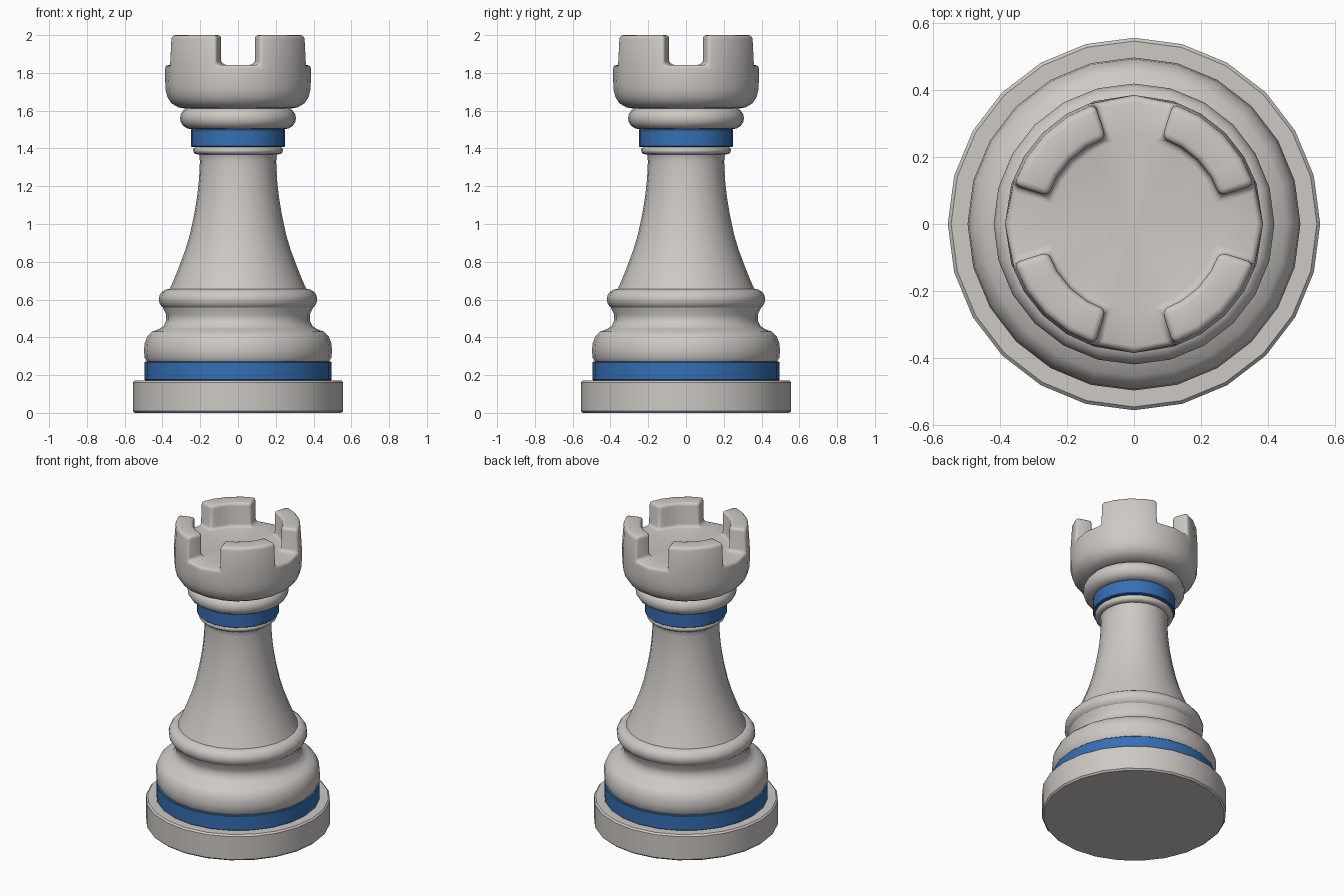
import bpy, bmesh, math

if "Cube" in bpy.data.objects:
    bpy.data.objects.remove(bpy.data.objects["Cube"])


def material(name, rgb):
    m = bpy.data.materials.new(name)
    m.diffuse_color = (*rgb, 1)
    m.use_nodes = True
    m.node_tree.nodes["Principled BSDF"].inputs["Base Color"].default_value = m.diffuse_color
    return m


STONE = material("warm_grey", (0.61, 0.585, 0.555))
BLUE = material("blue", (0.035, 0.16, 0.46))
EVEN = [i * 15 for i in range(24)]


def lathe(profile, angles=EVEN):
    """Spin (radius, z) points, bottom to top, into a closed bmesh."""
    bm = bmesh.new()
    rings = []
    for r, z in profile:
        rings.append([bm.verts.new((r * math.cos(math.radians(a)), r * math.sin(math.radians(a)), z))
                      for a in angles] if r > 0 else [bm.verts.new((0, 0, z))])
    n = len(angles)
    for a, b in zip(rings, rings[1:]):
        for i in range(n):
            j = (i + 1) % n
            if len(a) == 1:
                bm.faces.new((a[0], b[j], b[i]))
            elif len(b) == 1:
                bm.faces.new((a[i], a[j], b[0]))
            else:
                bm.faces.new((a[i], a[j], b[j], b[i]))
    return bm


def finish(name, bm, mat):
    bmesh.ops.recalc_face_normals(bm, faces=bm.faces)
    me = bpy.data.meshes.new(name)
    bm.to_mesh(me)
    bm.free()
    me.materials.append(mat)
    ob = bpy.data.objects.new(name, me)
    bpy.context.collection.objects.link(ob)
    bpy.ops.object.select_all(action='DESELECT')
    ob.select_set(True)
    bpy.context.view_layer.objects.active = ob
    bpy.ops.object.shade_smooth_by_angle(angle=math.radians(40))


def turned(name, pts, mat=STONE):
    finish(name, lathe([(0, pts[0][1])] + pts + [(0, pts[-1][1])]), mat)


def disc(r, z0, z1, b):
    return [(r - b, z0), (r, z0 + b), (r, z1 - b), (r - b, z1)]


def ring(r, depth, z0, z1, n=8):
    """Rounded half-round moulding."""
    c, h = (z0 + z1) / 2, (z1 - z0) / 2
    return [(r - depth + depth * math.cos(t), c + h * math.sin(t))
            for t in (-math.pi / 2 + math.pi * i / n for i in range(n + 1))]


# Foot and lower moulding
turned("foot", disc(0.557, 0, 0.172, 0.01))
turned("lower_band", disc(0.495, 0.172, 0.272, 0.004), BLUE)
turned("lower_bulge", [(0.482, 0.272), (0.494, 0.29), (0.498, 0.33), (0.494, 0.37), (0.48, 0.405),
                       (0.455, 0.43), (0.42, 0.443), (0.395, 0.46), (0.38, 0.49), (0.38, 0.52),
                       (0.395, 0.55), (0.40, 0.57)])
turned("waist_ring", ring(0.42, 0.055, 0.547, 0.656))

# Flared shaft and collar
turned("shaft", [(0.365, 0.65), (0.342, 0.70), (0.31, 0.78), (0.28, 0.86), (0.256, 0.94),
                 (0.234, 1.04), (0.217, 1.14), (0.206, 1.24), (0.202, 1.33), (0.204, 1.365),
                 (0.212, 1.378)])
turned("collar_ring", ring(0.238, 0.025, 1.368, 1.412, 6))
turned("upper_band", disc(0.249, 1.408, 1.502, 0.004), BLUE)
turned("neck_ring", ring(0.307, 0.06, 1.502, 1.618))

# Head: rounded cup whose top faces are raised into four battlements
ANG = [q * 90 + a for q in range(4) for a in (0, 18, 31.5, 45, 58.5, 72)]
bm = lathe([(0, 1.61), (0.27, 1.61), (0.315, 1.617), (0.35, 1.637), (0.373, 1.67), (0.383, 1.71),
            (0.386, 1.76), (0.386, 1.842), (0.27, 1.842), (0, 1.842)], ANG)
top = []
for f in bm.faces:
    c = f.calc_center_median()
    a = math.degrees(math.atan2(c.y, c.x)) % 90
    if c.z > 1.84 and c.xy.length > 0.29 and 18 < a < 72:
        top.append(f)
res = bmesh.ops.extrude_face_region(bm, geom=top)
left = [f for f in top if f.is_valid]
if left:
    bmesh.ops.delete(bm, geom=left, context='FACES_ONLY')
for v in res["geom"]:
    if isinstance(v, bmesh.types.BMVert):
        v.co.z = 2.0
        v.co.xy *= 0.975 if v.co.xy.length > 0.3 else 1.0
bmesh.ops.recalc_face_normals(bm, faces=bm.faces)
edges = [e for e in bm.edges if e.is_manifold and e.calc_face_angle() > math.radians(40)
         and min(v.co.z for v in e.verts) > 1.83]
bmesh.ops.bevel(bm, geom=edges, offset=0.02, offset_type='OFFSET', segments=3, profile=0.5,
                affect='EDGES', clamp_overlap=True)
finish("battlement_head", bm, STONE)
